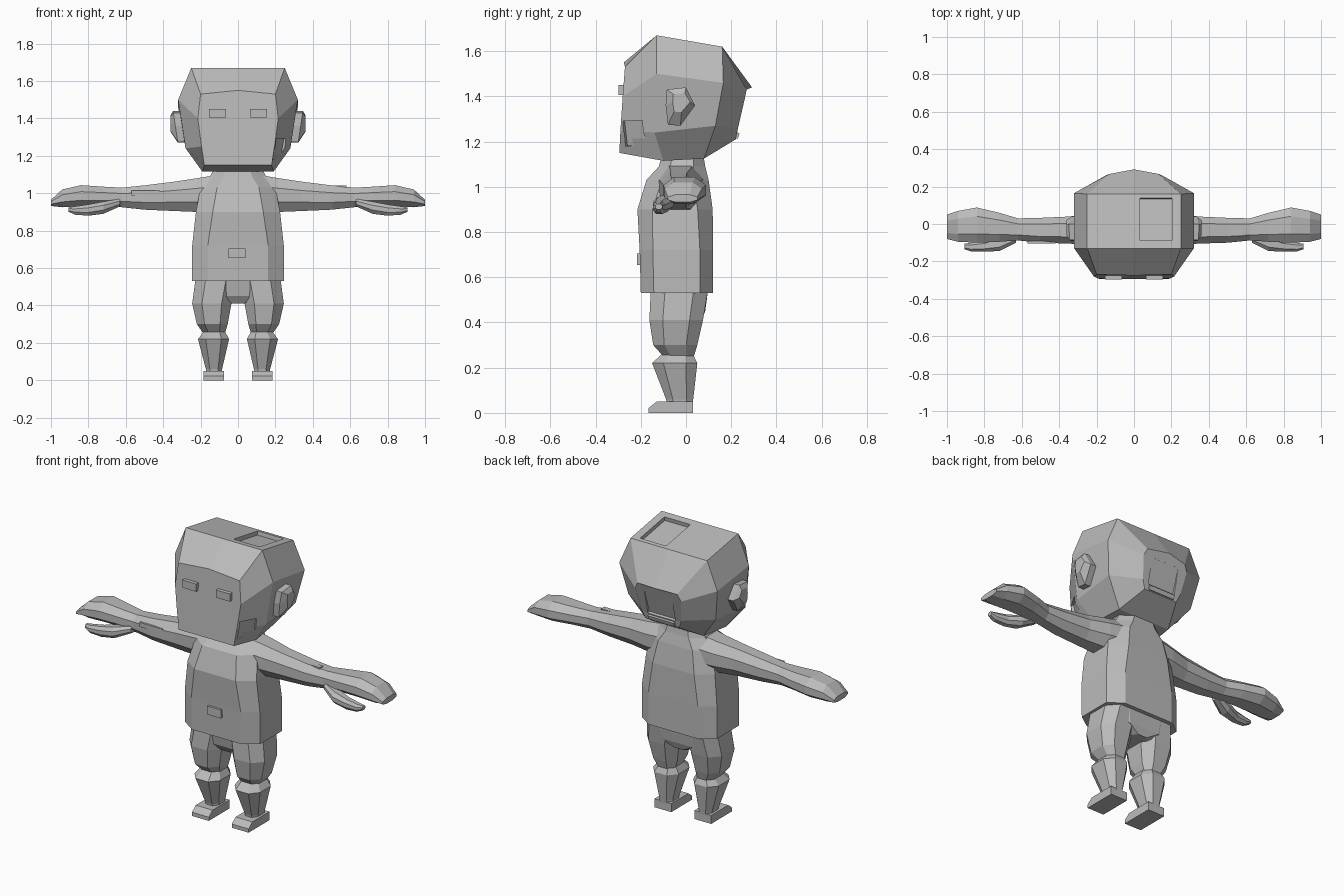
import bpy, bmesh, math
from mathutils import Vector, Matrix

if "Cube" in bpy.data.objects:
    bpy.data.objects.remove(bpy.data.objects["Cube"])

grey = bpy.data.materials.new("plain grey")
grey.diffuse_color = (0.5, 0.5, 0.5, 1)
grey.use_nodes = True
grey.node_tree.nodes["Principled BSDF"].inputs["Base Color"].default_value = grey.diffuse_color


def finish(name, bm):
    bmesh.ops.recalc_face_normals(bm, faces=bm.faces)
    me = bpy.data.meshes.new(name)
    bm.to_mesh(me)
    bm.free()
    me.materials.append(grey)
    ob = bpy.data.objects.new(name, me)
    bpy.context.collection.objects.link(ob)
    return ob


def loft(name, rings, mirror=False):
    """Skin equal-sized closed rings and cap both ends."""
    bm = bmesh.new()
    vs = [[bm.verts.new(p) for p in r] for r in rings]
    n = len(rings[0])
    for a, b in zip(vs, vs[1:]):
        for i in range(n):
            j = (i + 1) % n
            bm.faces.new((a[i], a[j], b[j], b[i]))
    bm.faces.new(vs[0])
    bm.faces.new(vs[-1][::-1])
    ob = finish(name, bm)
    if mirror:
        ob.modifiers.new("mirror", 'MIRROR').use_mirror_merge = False
    return ob


def oct_ring(a0, a1, b0, b1, c=0.3, d=0.3):
    """Chamfered rectangle from a0..a1, b0..b1."""
    ca, cb = (a1 - a0) * c, (b1 - b0) * d
    return [(a0 + ca, b0), (a1 - ca, b0), (a1, b0 + cb), (a1, b1 - cb),
            (a1 - ca, b1), (a0 + ca, b1), (a0, b1 - cb), (a0, b0 + cb)]


def upright(z, x0, x1, y0, y1, c=0.25, d=0.25):
    return [(x, y, z) for x, y in oct_ring(x0, x1, y0, y1, c, d)]


def sideways(x, y0, y1, z0, z1, c=0.25, d=0.3):
    return [(x, y, z) for y, z in oct_ring(y0, y1, z0, z1, c, d)]


def box(name, centre, size, rot=(0, 0, 0)):
    bm = bmesh.new()
    bmesh.ops.create_cube(bm, size=1, matrix=Matrix.Diagonal((*size, 1)))
    ob = finish(name, bm)
    ob.location, ob.rotation_euler = centre, rot
    return ob


# Head: half sections from front to back, reflected into full rings
halves = [
    [(0, -.275, 1.55), (.2, -.27, 1.53), (.215, -.28, 1.4), (.195, -.29, 1.25), (.18, -.295, 1.15), (0, -.295, 1.15)],
    [(0, -.13, 1.67), (.25, -.13, 1.67), (.32, -.13, 1.5), (.28, -.14, 1.24), (.19, -.1, 1.115), (0, -.1, 1.115)],
    [(0, .16, 1.62), (.25, .16, 1.62), (.32, .165, 1.46), (.285, .13, 1.27), (.17, .08, 1.125), (0, .08, 1.125)],
    [(0, .292, 1.44), (.13, .268, 1.43), (.15, .26, 1.39), (.13, .23, 1.26), (.11, .22, 1.21), (0, .22, 1.21)],
]
head = loft("head", [h + [(-x, y, z) for x, y, z in h[-2:0:-1]] for h in halves])

# Shallow framed recesses: crown, cheek and back of the head
cutters = [
    box("crown_cutter", (.118, .025, 1.645), (.17, .23, .05), (math.radians(-9.8), 0, 0)),
    box("back_cutter", (0, .26, 1.315), (.18, .05, .15), (math.radians(-18), 0, 0)),
    box("cheek_cutter", (.224, -.232, 1.235), (.035, .1, .115),
        (0, math.radians(12), math.radians(-32))),
]
for c in cutters:
    c.hide_render = True
    c.hide_viewport = True
    m = head.modifiers.new(c.name, 'BOOLEAN')
    m.operation, m.object, m.solver = 'DIFFERENCE', c, 'EXACT'
box("back_lip", (0, .222, 1.228), (.17, .024, .025), (math.radians(-18), 0, 0))

# Ears: wide at the root, narrow at the outer rim
outline = [(-.085, 1.43), (0, 1.44), (.04, 1.36), (-.025, 1.27), (-.08, 1.275), (-.09, 1.36)]
loft("ear", [
    [(.27, y, z) for y, z in outline],
    [(.335 + (z - 1.36) * .15, y, z) for y, z in outline],
    [(.362, y * .6 - .005, 1.375 + (z - 1.36) * .5) for y, z in outline]], True)

# Eyes
for s in (-1, 1):
    box("eye", (s * .11, -.285, 1.428), (.09, .025, .045))

# Shirt and neck
loft("shirt", [
    upright(.53, -.245, .245, -.2, .12, .17, .18),
    upright(.72, -.245, .245, -.205, .12, .17, .18),
    upright(.9, -.225, .225, -.215, .118, .2, .2),
    upright(1.03, -.2, .2, -.175, .1, .22, .25),
    upright(1.09, -.15, .15, -.12, .085, .25, .25),
    upright(1.15, -.12, .12, -.105, .075, .25, .25)])
box("shirt_badge", (-.005, -.205, .68), (.09, .025, .05))

# Arms and mitten hands
loft("arm", [
    sideways(.1, -.13, .08, .9, 1.1),
    sideways(.22, -.115, .065, .9, 1.08),
    sideways(.34, -.105, .04, .905, 1.062),
    sideways(.5, -.1, .033, .912, 1.042),
    sideways(.62, -.088, .03, .925, 1.03),
    sideways(.72, -.095, .06, .93, 1.035),
    sideways(.84, -.1, .088, .928, 1.043),
    sideways(.94, -.095, .07, .925, 1.02),
    sideways(1.0, -.08, .05, .932, .965)], True)
loft("thumb", [
    sideways(.63, -.1, -.04, .93, .97),
    sideways(.72, -.145, -.06, .89, .955),
    sideways(.8, -.147, -.09, .88, .94),
    sideways(.87, -.147, -.1, .885, .93),
    sideways(.905, -.135, -.105, .9, .925)], True)
box("left_sleeve_patch", (-.495, -.097, 1.002), (.15, .012, .026))
box("right_sleeve_patch", (.54, -.05, 1.035), (.08, .03, .012))

# Trousers, boots and feet
loft("hips", [
    upright(.41, -.06, .06, -.11, .07),
    upright(.45, -.2, .2, -.14, .085),
    upright(.56, -.22, .22, -.16, .1)])
loft("trouser_leg", [
    upright(.25, .07, .185, -.1, .035),
    upright(.3, .055, .22, -.145, .05),
    upright(.41, .035, .245, -.162, .075),
    upright(.56, .005, .225, -.155, .1)], True)
loft("boot", [
    upright(.04, .085, .17, -.085, .03),
    upright(.06, .085, .172, -.088, .032),
    upright(.22, .048, .214, -.15, .05),
    upright(.262, .07, .182, -.105, .03)], True)
toe = [(-.165, 0), (.03, 0), (.03, .05), (-.13, .05), (-.165, .022)]
loft("foot", [[(x, y, z) for y, z in toe] for x in (.075, .185)], True)
